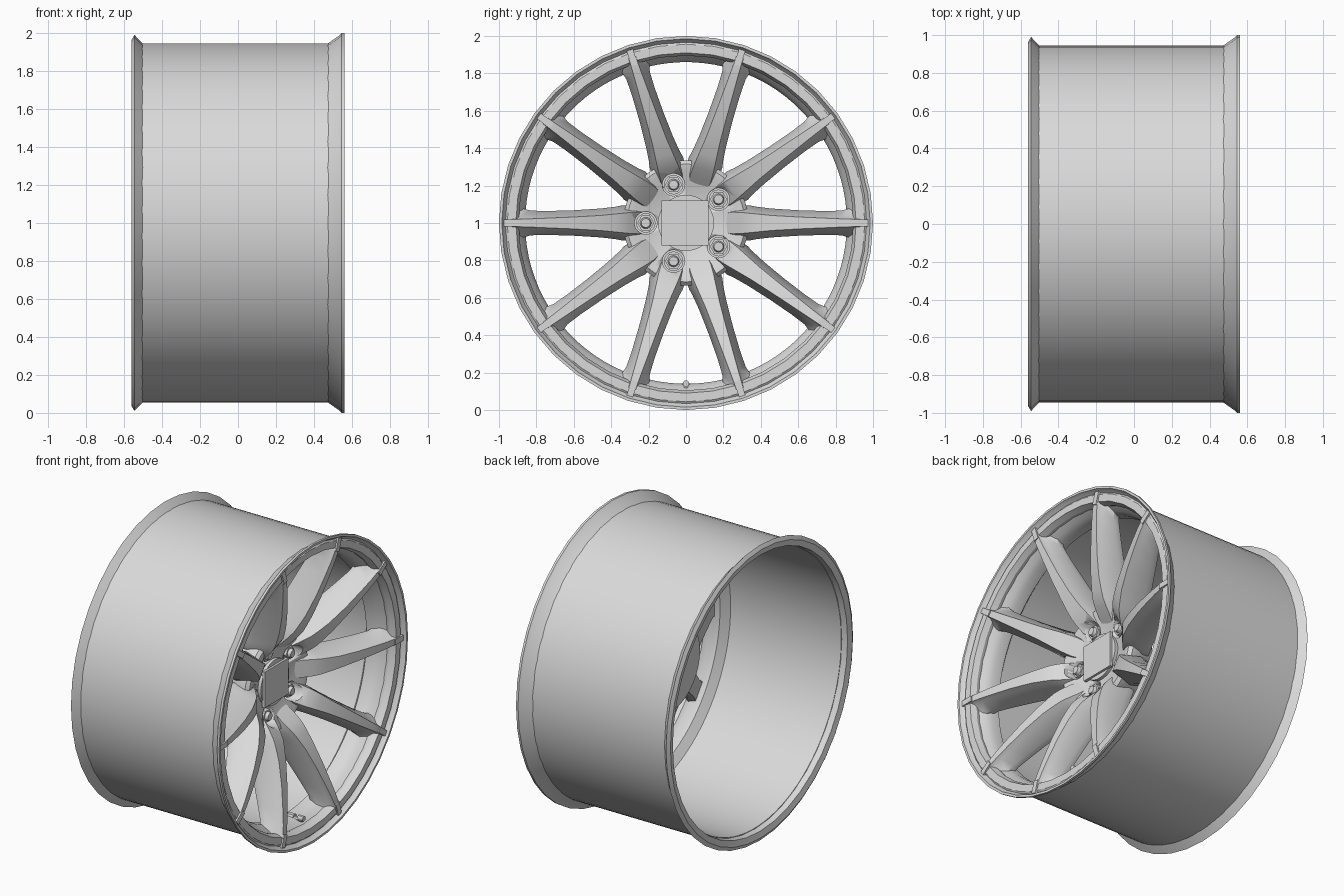
import bpy, bmesh
from math import sin, cos, pi, radians
from mathutils import Matrix, Vector

cube = bpy.data.objects.get("Cube")
if cube:
    bpy.data.objects.remove(cube, do_unlink=True)

metal = bpy.data.materials.new("light grey metal")
GREY = (0.7, 0.7, 0.7, 1)
metal.use_nodes = True
metal.diffuse_color = GREY
metal.node_tree.nodes["Principled BSDF"].inputs["Base Color"].default_value = GREY

AXLE = Vector((0, 0, 1))


def finish(name, bm, angle=30):
    bmesh.ops.recalc_face_normals(bm, faces=bm.faces)
    mesh = bpy.data.meshes.new(name)
    bm.to_mesh(mesh)
    bm.free()
    mesh.materials.append(metal)
    ob = bpy.data.objects.new(name, mesh)
    bpy.context.collection.objects.link(ob)
    bpy.ops.object.select_all(action='DESELECT')
    ob.select_set(True)
    bpy.context.view_layer.objects.active = ob
    bpy.ops.object.shade_smooth_by_angle(angle=radians(angle))
    return ob


def loft(bm, rings, closed):
    """Skin a list of equal point loops; join the ends or cap them."""
    loops = [[bm.verts.new(p) for p in ring] for ring in rings]
    n = len(loops[0])
    pairs = list(zip(loops, loops[1:]))
    if closed:
        pairs.append((loops[-1], loops[0]))
    else:
        bm.faces.new(loops[0])
        bm.faces.new(loops[-1])
    for a, b in pairs:
        for i in range(n):
            j = (i + 1) % n
            bm.faces.new((a[i], a[j], b[j], b[i]))


def lathe(name, profile, sides, angle=30):
    """Turn a closed (x, radius) profile around the axle."""
    bm = bmesh.new()
    rings = []
    for k in range(sides):
        t = 2 * pi * k / sides
        rings.append([AXLE + Vector((x, r * cos(t), r * sin(t))) for x, r in profile])
    loft(bm, rings, True)
    return finish(name, bm, angle)


def rod(bm, centre, radius, x0, x1, sides, tip=None):
    """Cylinder, prism or cone lying along x."""
    m = Matrix.Translation(centre + Vector(((x0 + x1) / 2, 0, 0))) @ Matrix.Rotation(pi / 2, 4, 'Y')
    bmesh.ops.create_cone(bm, cap_ends=True, segments=sides, radius1=radius,
                          radius2=radius if tip is None else tip, depth=x1 - x0, matrix=m)


# Barrel with an inner step near the face
lathe("barrel", [(-0.51, 0.945), (0.49, 0.945), (0.49, 0.905), (0.45, 0.875), (0.41, 0.86),
                 (0.35, 0.86), (0.31, 0.915), (-0.51, 0.915)], 90)

# Flared rims at both ends
lathe("rear_flange", [(-0.50, 0.943), (-0.545, 0.99), (-0.56, 0.965), (-0.55, 0.925), (-0.50, 0.92)], 40)
lathe("front_flange", [(0.47, 0.943), (0.53, 0.985), (0.545, 1.0), (0.56, 1.0), (0.56, 0.985),
                       (0.545, 0.978), (0.53, 0.966), (0.537, 0.956), (0.537, 0.91),
                       (0.50, 0.895), (0.47, 0.9)], 40)

# Hub with a bored back and a dished front
hub = lathe("hub", [(0.10, 0.29), (0.15, 0.31), (0.23, 0.335), (0.28, 0.335), (0.30, 0.315),
                    (0.295, 0.28), (0.265, 0.21), (0.25, 0.13), (0.18, 0.12), (0.10, 0.14)], 60, 40)

# Spoke stations: radius, front x, ridge half width, back x, back half width
STATIONS = [(0.20, 0.252, 0.05, 0.14, 0.05), (0.25, 0.30, 0.058, 0.13, 0.075),
            (0.30, 0.345, 0.056, 0.14, 0.092), (0.34, 0.375, 0.052, 0.16, 0.094),
            (0.38, 0.395, 0.048, 0.18, 0.086), (0.46, 0.43, 0.04, 0.22, 0.077),
            (0.60, 0.475, 0.032, 0.28, 0.068), (0.74, 0.51, 0.026, 0.34, 0.064),
            (0.83, 0.53, 0.022, 0.38, 0.066), (0.89, 0.54, 0.02, 0.40, 0.083),
            (0.93, 0.543, 0.019, 0.41, 0.105)]


def spoke(turn):
    bm = bmesh.new()
    rings = []
    for r, front, ridge, back, wide in STATIONS:
        half = [(front, ridge), (front - 0.03, ridge + 0.008), (back + 0.05, wide), (back, wide * 0.85)]
        section = half + [(x, -w) for x, w in reversed(half)]
        rings.append([AXLE + Vector((x, r * cos(turn) - w * sin(turn),
                                     r * sin(turn) + w * cos(turn))) for x, w in section])
    loft(bm, rings, False)
    return finish("spoke", bm, 35)


spokes = [spoke(radians(36 * k)) for k in range(10)]

# Thin ridges carrying each spoke line out to the rim
for k in range(10):
    bm = bmesh.new()
    bmesh.ops.create_cube(bm, size=1, matrix=Matrix.Translation(AXLE)
                          @ Matrix.Rotation(radians(36 * k), 4, 'X')
                          @ Matrix.Translation((0.535, 0.93, 0))
                          @ Matrix.Diagonal((0.024, 0.085, 0.036, 1)))
    finish("rim_ridge", bm)

# Lug pockets cut into the hub and spoke roots
lugs = [AXLE + 0.215 * Vector((0, cos(t), sin(t))) for t in (radians(36 + 72 * k) for k in range(5))]
bm = bmesh.new()
for p in lugs:
    rod(bm, p, 0.06, 0.215, 0.6, 24)
cutter = finish("lug_cutter", bm)
cutter.hide_render = True
for ob in [hub] + spokes:
    cut = ob.modifiers.new("lug_pockets", 'BOOLEAN')
    cut.operation = 'DIFFERENCE'
    cut.solver = 'EXACT'
    cut.object = cutter
    bpy.context.view_layer.objects.active = ob
    bpy.ops.object.modifier_apply(modifier=cut.name)
bpy.data.objects.remove(cutter, do_unlink=True)

# Lug nuts: washer, hexagon and domed tip
for p in lugs:
    bm = bmesh.new()
    rod(bm, p, 0.052, 0.19, 0.225, 20)
    rod(bm, p, 0.045, 0.22, 0.265, 6)
    rod(bm, p, 0.032, 0.26, 0.285, 16, 0.024)
    finish("lug_nut", bm)

# Centre cap: round boss behind a square plate
bm = bmesh.new()
rod(bm, AXLE, 0.15, 0.17, 0.275, 40)
finish("cap_boss", bm)
bm = bmesh.new()
bmesh.ops.create_cube(bm, size=1, matrix=Matrix.Translation(AXLE + Vector((0.28, -0.005, 0)))
                      @ Matrix.Diagonal((0.02, 0.25, 0.24, 1)))
finish("cap_plate", bm)

# Valve stem at the bottom
bm = bmesh.new()
stem = Vector((0, 0, 0.13))
rod(bm, stem, 0.026, 0.37, 0.42, 6)
rod(bm, stem, 0.013, 0.41, 0.48, 12)
rod(bm, stem + Vector((0, 0, 0.012)), 0.017, 0.45, 0.49, 12)
finish("valve", bm)
